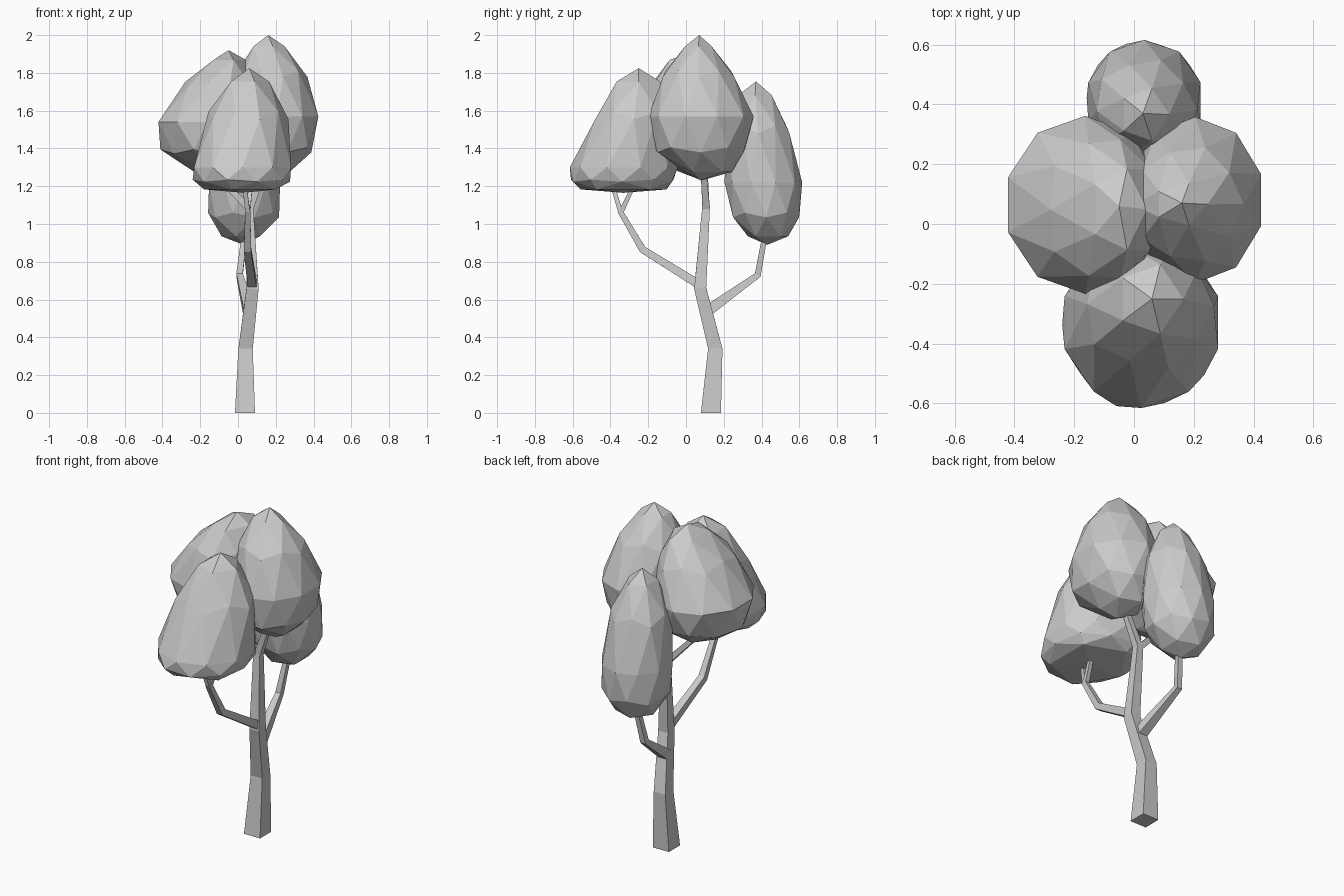
import bpy, bmesh
from mathutils import Vector

if "Cube" in bpy.data.objects:
    bpy.data.objects.remove(bpy.data.objects["Cube"])


def finish(name, bm):
    bmesh.ops.recalc_face_normals(bm, faces=bm.faces)
    me = bpy.data.meshes.new(name)
    bm.to_mesh(me)
    bm.free()
    ob = bpy.data.objects.new(name, me)
    bpy.context.collection.objects.link(ob)
    return ob


def limb(name, pts, flat_start=False):
    """Tapered square tube through points (x, y, z, half width)."""
    bm = bmesh.new()
    P = [Vector(p[:3]) for p in pts]
    rings = []
    for i, p in enumerate(P):
        a = (p - P[i - 1]).normalized() if i else Vector()
        b = (P[i + 1] - p).normalized() if i < len(P) - 1 else Vector()
        t = (a + b).normalized()
        if flat_start and i < 2:
            t = Vector((0, 0, 1))
        u = Vector((1, 0, 0))
        u = (u - t * u.dot(t)).normalized()
        v = t.cross(u)
        r = pts[i][3]
        rings.append([bm.verts.new(p + u * r * sx + v * r * sy)
                      for sx, sy in ((-1, -1), (1, -1), (1, 1), (-1, 1))])
    for lo, hi in zip(rings, rings[1:]):
        for k in range(4):
            bm.faces.new((lo[k], lo[k - 1], hi[k - 1], hi[k]))
    bm.faces.new(rings[0])
    bm.faces.new(rings[-1])
    return finish(name, bm)


def crown(name, widest, rows):
    """Low-poly ball fitted to rows of (z, x min, x max, y min, y max)."""
    bm = bmesh.new()
    bmesh.ops.create_icosphere(bm, subdivisions=2, radius=1)
    zb, zt = rows[0][0], rows[-1][0]
    for v in bm.verts:
        w = max(-1, min(1, v.co.z))
        s = abs(w) ** 0.9
        z = widest + (s * (zt - widest) if w > 0 else -s * (widest - zb))
        for a, b in zip(rows, rows[1:]):
            if z <= b[0] + 1e-6:
                break
        f = (z - a[0]) / (b[0] - a[0])
        x0, x1, y0, y1 = [p + (q - p) * f for p, q in zip(a[1:], b[1:])]
        d = Vector((v.co.x, v.co.y))
        d = d.normalized() * 1.03 if d.length > 1e-3 else Vector((0, 0))
        v.co = ((x0 + x1) / 2 + d.x * (x1 - x0) / 2,
                (y0 + y1) / 2 + d.y * (y1 - y0) / 2, z)
    return finish(name, bm)


# trunk and its two upper forks
limb("trunk", [(.037, .132, 0, .053), (.04, .155, .34, .038),
               (.077, .075, .66, .032), (.06, .107, 1.1, .02)], True)
limb("right_fork", [(.06, .107, 1.08, .02), (.15, .09, 1.32, .014)])
limb("left_fork", [(.06, .107, 1.08, .018), (-.18, .1, 1.33, .012)])

# front branch and its twigs
limb("front_branch", [(.077, .085, .67, .024), (.05, -.23, .865, .019),
                      (.052, -.35, 1.07, .014)])
limb("front_twig_outer", [(.052, -.345, 1.06, .013), (.03, -.40, 1.24, .01)])
limb("front_twig_inner", [(.052, -.345, 1.06, .013), (.07, -.26, 1.24, .01)])

# back branch
limb("back_branch", [(.06, .10, .53, .03), (.008, .38, .73, .017),
                     (.035, .42, .95, .014)])

# four foliage crowns
crown("front_crown", 1.30, [
    (1.165, .03, .03, -.33, -.33), (1.18, -.17, .23, -.56, -.1),
    (1.25, -.25, .29, -.63, -.05), (1.53, -.18, .27, -.5, -.06),
    (1.66, -.12, .22, -.42, -.09), (1.79, -.03, .14, -.35, -.15),
    (1.825, .06, .06, -.25, -.25)])
crown("right_crown", 1.57, [
    (1.23, .19, .19, .08, .08), (1.28, .07, .3, -.02, .26),
    (1.40, .01, .40, -.18, .32), (1.57, -.02, .43, -.19, .35),
    (1.80, 0, .355, -.12, .25), (1.93, .05, .26, -.02, .15),
    (2.0, .16, .16, .07, .07)])
crown("left_crown", 1.54, [
    (1.24, -.12, -.12, .06, .06), (1.30, -.29, .05, -.1, .22),
    (1.40, -.41, .1, -.2, .32), (1.57, -.43, .1, -.23, .36),
    (1.78, -.25, .08, -.17, .26), (1.89, -.12, .03, -.07, .17),
    (1.92, -.05, -.05, .06, .06)])
crown("back_crown", 1.22, [
    (.89, .03, .03, .43, .43), (.93, -.08, .13, .33, .54),
    (1.02, -.15, .21, .25, .6), (1.17, -.16, .23, .21, .62),
    (1.47, -.14, .21, .21, .555), (1.67, -.06, .13, .26, .47),
    (1.755, .03, .03, .37, .37)])
